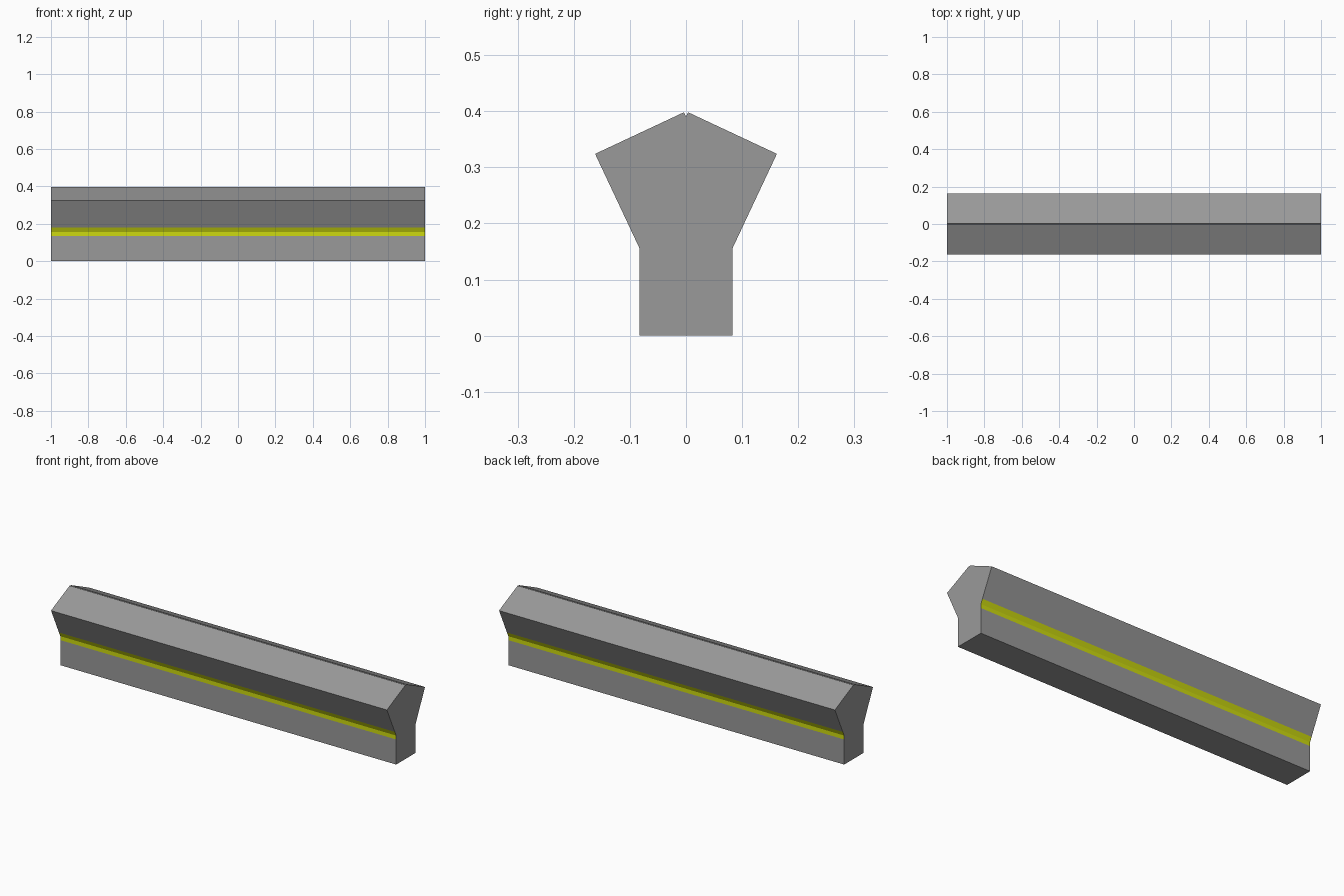
import bpy, bmesh

if "Cube" in bpy.data.objects:
    bpy.data.objects.remove(bpy.data.objects["Cube"])

def material(name, rgb):
    m = bpy.data.materials.new(name)
    m.diffuse_color = (*rgb, 1)
    m.use_nodes = True
    m.node_tree.nodes["Principled BSDF"].inputs["Base Color"].default_value = m.diffuse_color
    return m

grey = material("concrete grey", (0.32, 0.32, 0.32))
yellow = material("stripe yellow", (0.61, 0.70, 0.005))

# Right half of the cross-section (y, z), from base to ridge groove
half = [(0.083, 0), (0.083, 0.135), (0.083, 0.156), (0.0943, 0.18),
        (0.162, 0.324), (0.004, 0.398)]
profile = half + [(0, 0.391)] + [(-y, z) for y, z in reversed(half)]

# Extrude the cross-section along x
bm = bmesh.new()
end = bm.faces.new([bm.verts.new((-1, y, z)) for y, z in profile])
ext = bmesh.ops.extrude_face_region(bm, geom=[end], use_keep_orig=True)
moved = [g for g in ext["geom"] if isinstance(g, bmesh.types.BMVert)]
bmesh.ops.translate(bm, verts=moved, vec=(2, 0, 0))
bmesh.ops.recalc_face_normals(bm, faces=bm.faces)

# Paint the stripe around the waist on both long sides
for f in bm.faces:
    z = f.calc_center_median().z
    if abs(f.normal.x) < 0.5 and 0.135 < z < 0.18:
        f.material_index = 1

mesh = bpy.data.meshes.new("barrier_beam")
bm.to_mesh(mesh)
bm.free()
mesh.materials.append(grey)
mesh.materials.append(yellow)
beam = bpy.data.objects.new("barrier_beam", mesh)
bpy.context.collection.objects.link(beam)
